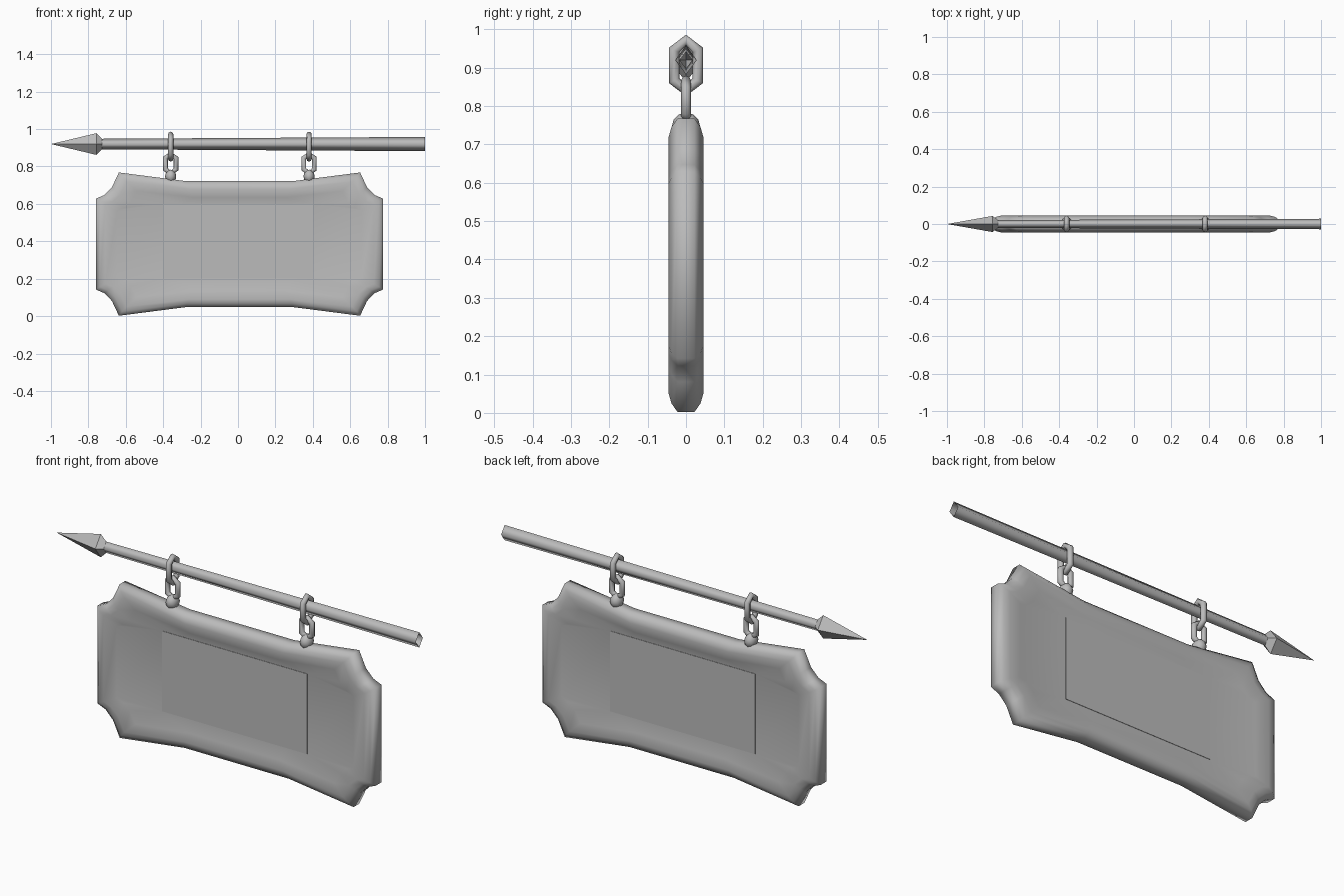
import bpy, bmesh, math
from mathutils import Vector

cube = bpy.data.objects.get("Cube")
if cube:
    bpy.data.objects.remove(cube, do_unlink=True)

grey = bpy.data.materials.new("plain grey")
grey.use_nodes = True
grey.diffuse_color = (0.5, 0.5, 0.5, 1)
grey.node_tree.nodes["Principled BSDF"].inputs["Base Color"].default_value = (0.5, 0.5, 0.5, 1)


def finish(name, bm, smooth=True):
    bmesh.ops.remove_doubles(bm, verts=bm.verts, dist=0.0005)
    bmesh.ops.recalc_face_normals(bm, faces=bm.faces)
    for f in bm.faces:
        f.smooth = smooth
    mesh = bpy.data.meshes.new(name)
    bm.to_mesh(mesh)
    bm.free()
    mesh.materials.append(grey)
    ob = bpy.data.objects.new(name, mesh)
    bpy.context.collection.objects.link(ob)
    return ob


def loft(bm, rings, closed=False):
    """Bridge equal-length rings of points with quads."""
    rows = [[bm.verts.new(p) for p in ring] for ring in rings]
    pairs = list(zip(rows, rows[1:]))
    if closed:
        pairs.append((rows[-1], rows[0]))
    for a, b in pairs:
        for i in range(len(a)):
            j = (i + 1) % len(a)
            bm.faces.new((a[i], a[j], b[j], b[i]))
    return rows


# Board: scalloped outline, chamfered rim and dished centre on both sides
BX, BZ = 0.008, 0.385
quarter = [(0.768, 0.243), (0.723, 0.262), (0.682, 0.304), (0.645, 0.383), (0.288, 0.337)]
outline = quarter + [(-x, z) for x, z in reversed(quarter)]
outline += [(-x, -z) for x, z in outline]


def board_ring(sx, sz, y):
    return [(BX + x * sx, y, BZ + z * sz) for x, z in outline]


def panel_ring(y):
    return [(max(-0.4, min(0.4, x)), y, 0.4 + max(-0.2, min(0.2, z))) for x, z in outline]


half = [board_ring(1, 1, 0.022), board_ring(0.972, 0.94, 0.038),
        board_ring(0.935, 0.875, 0.045), board_ring(0.85, 0.74, 0.036), panel_ring(0.025)]
back = [[(x, -y, z) for x, y, z in ring] for ring in half]
bm = bmesh.new()
rows = loft(bm, back[::-1] + half)
for cap in (rows[0], rows[-1]):
    bm.faces.new(cap)
finish("sign_board", bm)

# Flat panels in the centre of each side
for name, side in (("front_panel", -1), ("back_panel", 1)):
    bm = bmesh.new()
    bmesh.ops.create_cube(bm, size=1)
    for v in bm.verts:
        v.co = (v.co.x * 0.8, side * 0.025 + v.co.y * 0.004, 0.4 + v.co.z * 0.4)
    finish(name, bm, False)


# Rod and spear head: tapered diamond sections along x
def diamond(x, r):
    return [(x, 0, 0.92 + r), (x, 0.74 * r, 0.92), (x, 0, 0.92 - r), (x, -0.74 * r, 0.92)]


bm = bmesh.new()
loft(bm, [diamond(-0.77, 0.028), diamond(1, 0.038)])
finish("rod", bm)

bm = bmesh.new()
loft(bm, [diamond(-1, 0.0001), diamond(-0.757, 0.058), diamond(-0.72, 0.022)])
finish("spear_head", bm, False)


# Chain links: six-sided loops swept with a round wire
def link(name, x, z, width, height, wire, along_x):
    hw, hh = width / 2 - wire, height / 2 - wire
    path = [(0, hh), (hw, hh * 0.6), (hw, -hh * 0.6), (0, -hh), (-hw, -hh * 0.6), (-hw, hh * 0.6)]
    rings = []
    for a, c in path:
        out = Vector((a, c)).normalized()
        if a:
            out = Vector((math.copysign(0.98, a), math.copysign(0.45, c)))
        ring = []
        for k in range(8):
            t = k * math.tau / 8
            p = a + out.x * wire * math.cos(t)
            q = z + c + out.y * wire * math.cos(t)
            d = wire * math.sin(t)
            ring.append((x + p, d, q) if along_x else (x + d, p, q))
        rings.append(ring)
    bm = bmesh.new()
    loft(bm, rings, closed=True)
    finish(name, bm)


for side, x in (("right", -0.36), ("left", 0.38)):
    link(side + "_upper_link", x, 0.906, 0.09, 0.16, 0.014, False)
    link(side + "_lower_link", x, 0.815, 0.082, 0.128, 0.013, True)
    # Rounded mount sunk into the top of the board
    bm = bmesh.new()
    bmesh.ops.create_uvsphere(bm, u_segments=8, v_segments=6, radius=1)
    for v in bm.verts:
        v.co = (x + v.co.x * 0.03, v.co.y * 0.037, 0.747 + v.co.z * 0.036)
    finish(side + "_mount", bm)
